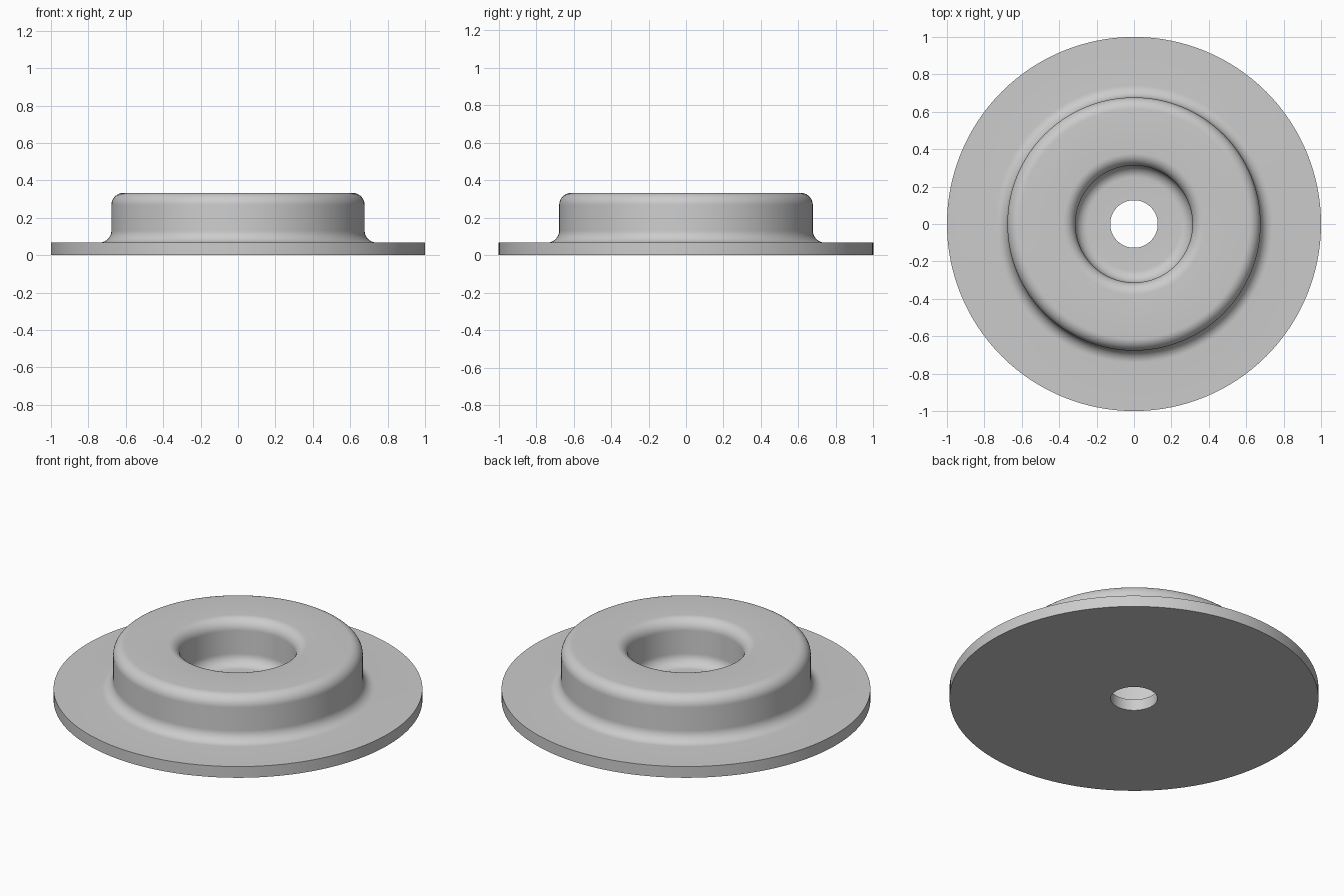
import bpy
import bmesh
from math import sin, cos, pi, radians

cube = bpy.data.objects.get("Cube")
if cube:
    bpy.data.objects.remove(cube, do_unlink=True)

# Main dimensions
RIM, HUB, RECESS, BORE = 1.0, 0.677, 0.313, 0.127
PLATE, TOP, FILLET = 0.067, 0.333, 0.065
STEPS, SEGMENTS = 10, 128


def arc(r, z, start, end):
    """Quarter-round points about (r, z), angles in degrees."""
    angles = [radians(start + (end - start) * i / STEPS) for i in range(STEPS + 1)]
    return [(r + FILLET * cos(a), z + FILLET * sin(a)) for a in angles]


# Closed cross-section: plate, outer hub wall, rounded top, recess, bore
profile = [(BORE, 0), (RIM, 0), (RIM, PLATE)]
profile += arc(HUB + FILLET, PLATE + FILLET, 270, 180)
profile += arc(HUB - FILLET, TOP - FILLET, 0, 90)
profile += arc(RECESS + FILLET, TOP - FILLET, 90, 180)
profile += arc(RECESS - FILLET, PLATE + FILLET, 0, -90)
profile += [(BORE, PLATE)]

# Revolve the section around z
bm = bmesh.new()
verts = [bm.verts.new((r, 0, z)) for r, z in profile]
edges = [bm.edges.new((v, verts[(i + 1) % len(verts)])) for i, v in enumerate(verts)]
bmesh.ops.spin(bm, geom=verts + edges, cent=(0, 0, 0), axis=(0, 0, 1),
               angle=2 * pi, steps=SEGMENTS, use_merge=True)
bmesh.ops.remove_doubles(bm, verts=bm.verts[:], dist=0.0001)
bmesh.ops.recalc_face_normals(bm, faces=bm.faces[:])
mesh = bpy.data.meshes.new("flanged_hub")
bm.to_mesh(mesh)
bm.free()

# Single grey material
grey = bpy.data.materials.new("plain grey")
grey.use_nodes = True
colour = (0.6, 0.6, 0.6, 1)
grey.diffuse_color = colour
grey.node_tree.nodes["Principled BSDF"].inputs["Base Color"].default_value = colour
mesh.materials.append(grey)

hub = bpy.data.objects.new("flanged_hub", mesh)
bpy.context.collection.objects.link(hub)
bpy.ops.object.select_all(action="DESELECT")
hub.select_set(True)
bpy.context.view_layer.objects.active = hub
bpy.ops.object.shade_smooth_by_angle(angle=radians(30))
